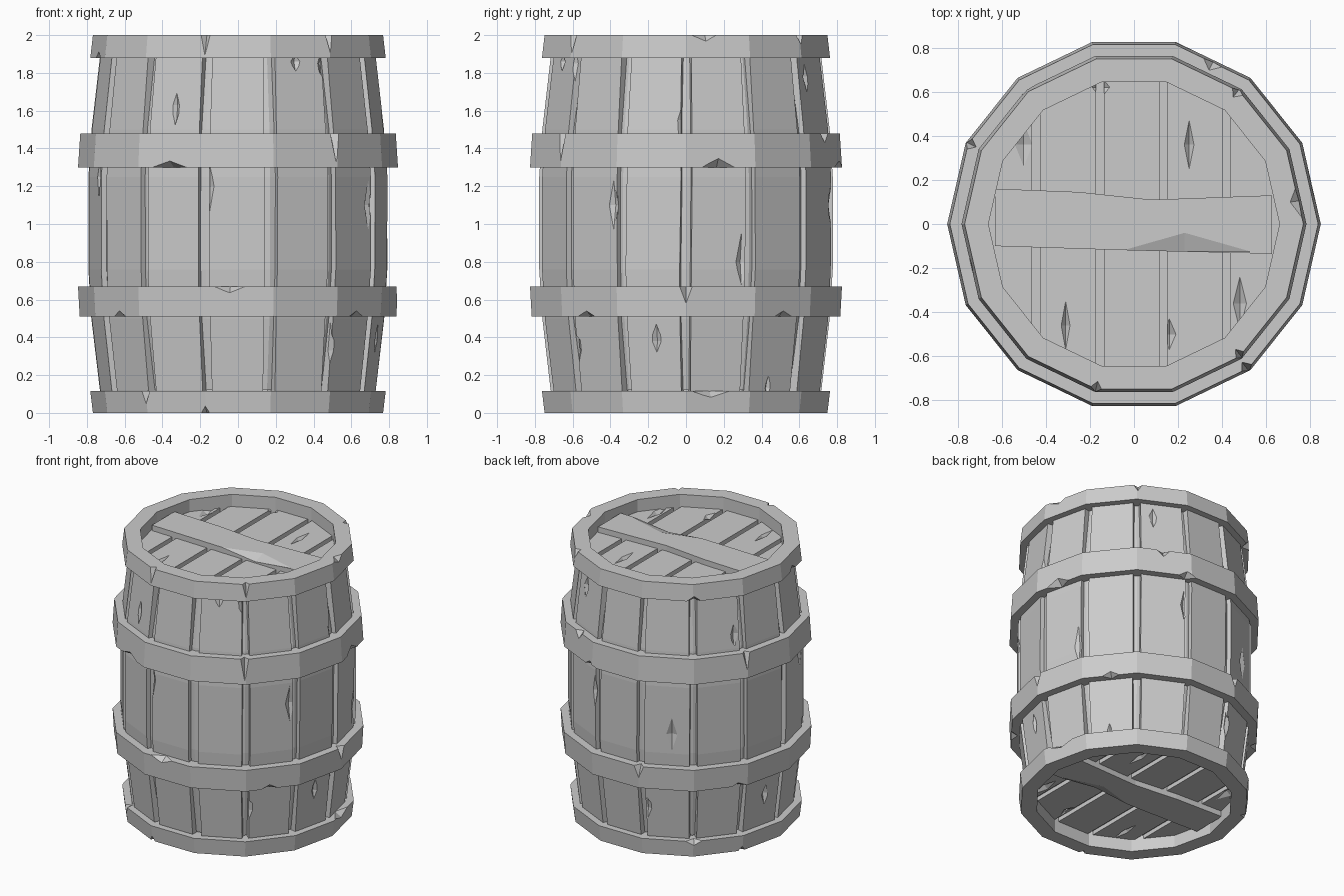
import bpy, bmesh, math, random
from mathutils import Matrix, Vector

if "Cube" in bpy.data.objects:
    bpy.data.objects.remove(bpy.data.objects["Cube"])

random.seed(4)
N = 14
STEP = 2 * math.pi / N

mat = bpy.data.materials.new("plain grey")
mat.diffuse_color = (0.6, 0.6, 0.6, 1)
mat.use_nodes = True
mat.node_tree.nodes["Principled BSDF"].inputs["Base Color"].default_value = mat.diffuse_color


def add_object(name, bm):
    bmesh.ops.recalc_face_normals(bm, faces=bm.faces)
    me = bpy.data.meshes.new(name)
    bm.to_mesh(me)
    bm.free()
    ob = bpy.data.objects.new(name, me)
    me.materials.append(mat)
    bpy.context.collection.objects.link(ob)
    return ob


def lathe(bm, profile, closed):
    """14-sided revolve of (radius, z) points; open profiles get flat caps."""
    rings = [[bm.verts.new((r * math.cos(i * STEP), r * math.sin(i * STEP), z))
              for i in range(N)] for r, z in profile]
    pairs = list(zip(rings, rings[1:])) + ([(rings[-1], rings[0])] if closed else [])
    for a, b in pairs:
        for i in range(N):
            j = (i + 1) % N
            bm.faces.new((a[i], a[j], b[j], b[i]))
    if not closed:
        bm.faces.new(rings[0])
        bm.faces.new(rings[-1])


def surface_radius(r, a):
    """Distance to the 14-sided outline at angle a."""
    return r * math.cos(STEP / 2) / math.cos(a % STEP - STEP / 2)


def octahedron(bm, matrix):
    bmesh.ops.create_uvsphere(bm, u_segments=4, v_segments=2, radius=1, matrix=matrix)


def carve(ob, matrices):
    """Cut small diamond-shaped chips out of an object."""
    bm = bmesh.new()
    for m in matrices:
        octahedron(bm, m)
    cutter = add_object("chip_cutter", bm)
    cutter.hide_render = True
    mod = ob.modifiers.new("chips", 'BOOLEAN')
    mod.operation, mod.solver, mod.object = 'DIFFERENCE', 'EXACT', cutter
    dg = bpy.context.evaluated_depsgraph_get()
    me = bpy.data.meshes.new_from_object(ob.evaluated_get(dg))
    ob.modifiers.clear()
    ob.data = me
    bpy.data.objects.remove(cutter)


def side_chip(deg, z, r, w, h, d):
    a = math.radians(deg)
    s = surface_radius(r, a)
    return (Matrix.Translation((s * math.cos(a), s * math.sin(a), z))
            @ Matrix.Rotation(a, 4, 'Z') @ Matrix.Diagonal((d, w, h, 1)))


# Bulging body profile shared by staves and core
BULGE = [(.05, .72), (.12, .735), (.5, .78), (.76, .797),
         (1.25, .797), (1.5, .78), (1.88, .735), (1.95, .72)]

# Core seen between the staves, with end floors
bm = bmesh.new()
core = [(r - .03, z) for z, r in BULGE]
core[0], core[-1] = (core[0][0], .12), (core[-1][0], 1.88)
del core[1], core[-2]
lathe(bm, core, False)
add_object("inner_core", bm)

# Staves: one flat plank per side, gaps on the corners
bm = bmesh.new()
for i in range(N):
    a = (i + .5) * STEP
    n, t = Vector((math.cos(a), math.sin(a), 0)), Vector((-math.sin(a), math.cos(a), 0))
    k0, k1 = (.192 + random.uniform(-.014, .014) for _ in range(2))
    rows = []
    for z, r in BULGE:
        ap = r * math.cos(STEP / 2)
        j = random.uniform(-.004, .004)
        rows.append([bm.verts.new(n * (ap - dep) + t * (s + j) + Vector((0, 0, z)))
                     for dep, s in ((0, -k0 * r), (0, k1 * r), (.05, k1 * r), (.05, -k0 * r))])
    for p, q in zip(rows, rows[1:]):
        for c in range(4):
            e = (c + 1) % 4
            bm.faces.new((p[c], p[e], q[e], q[c]))
    bm.faces.new(rows[0])
    bm.faces.new(rows[-1])
staves = add_object("staves", bm)
cracks = [(-116, 1.63, .77, .025, .15), (-50, .33, .76, .045, .17), (-101, 1.2, .797, .03, .14),
          (-160, 1.25, .797, .04, .12), (-65, 1.86, .74, .03, .06), (-12, .38, .77, .03, .12),
          (-29, 1.1, .797, .04, .13), (22, .8, .797, .04, .16), (-2, 1.55, .78, .03, .13),
          (37, .13, .74, .02, .08), (-53, 1.85, .74, .03, .1), (60, 1.78, .75, .03, .12),
          (118, .9, .797, .04, .12), (150, 1.6, .77, .03, .13), (105, .33, .76, .04, .14),
          (170, .35, .76, .03, .12), (75, 1.1, .797, .03, .12)]
carve(staves, [side_chip(a, z, r, w, h, .022) for a, z, r, w, h in cracks])

# Hoops: (inner, bottom radius, top radius, bottom z, top z) and chips (angle, z, width, height)
HOOPS = {
    "bottom_hoop": ((.66, .768, .782, 0, .115),
                    [(-129, .115, .03, .08), (-103, 0, .035, .045), (10, .115, .11, .035),
                     (129, .115, .07, .03), (154, 0, .04, .04)]),
    "lower_hoop": ((.74, .838, .847, .51, .67),
                   [(-93, .67, .09, .035), (-140, .51, .06, .035), (-40, .51, .07, .035),
                    (0, .67, .04, .1), (39, .51, .07, .035), (103, .67, .04, .09), (150, .51, .06, .03)]),
    "upper_hoop": ((.74, .847, .835, 1.30, 1.48),
                   [(-116, 1.30, .1, .035), (-52, 1.48, .04, .16), (12, 1.30, .09, .05),
                    (64, 1.48, .06, .06), (154, 1.48, .04, .13), (75, 1.30, .07, .035)]),
    "top_hoop": ((.66, .782, .768, 1.88, 2),
                 [(-103, 2, .04, .11), (-166, 1.88, .05, .035), (-51, 2, .035, .1),
                  (8, 2, .09, .04), (52, 2, .045, .06), (129, 1.88, .06, .04)]),
}
for name, ((ri, rb, rt, z0, z1), chips) in HOOPS.items():
    bm = bmesh.new()
    lathe(bm, [(ri, z0), (rb, z0), (rt, z1), (ri, z1)], True)
    hoop = add_object(name, bm)
    carve(hoop, [side_chip(a, z, max(rb, rt), w, h, .05) for a, z, w, h in chips])


def slab(bm, outline, z0, z1):
    lo = [bm.verts.new((x, y, z0)) for x, y in outline]
    hi = [bm.verts.new((x, y, z1)) for x, y in outline]
    bm.faces.new(lo)
    bm.faces.new(hi)
    for i in range(len(lo)):
        j = (i + 1) % len(lo)
        bm.faces.new((lo[i], lo[j], hi[j], hi[i]))


def clipped_outline(x0, x1):
    """Part of the 14-sided lid between two x positions."""
    r = .67
    def half(x):
        pts = [(r * math.cos(i * STEP), r * math.sin(i * STEP)) for i in range(N // 2 + 1)]
        for (ax, ay), (bx, by) in zip(pts, pts[1:]):
            if bx <= x <= ax:
                return ay + (by - ay) * (ax - x) / (ax - bx)
        return 0
    inner = [r * math.cos(i * STEP) for i in range(N // 2, -1, -1)]
    xs = [x0] + [x for x in inner if x0 + 1e-4 < x < x1 - 1e-4] + [x1]
    top = [(x, half(x)) for x in xs]
    return top + [(x, -y) for x, y in reversed(top) if y > 1e-4]


# Lids at both ends: five planks with gaps and a crossbar
GAPS = [-.67, -.445, -.155, .135, .42, .67]
BAR = [(-.63, .16), (-.25, .145), (.08, .11), (.625, .13),
       (.625, -.135), (0, -.12), (-.63, -.10)]
for end in ("top", "bottom"):
    bm = bmesh.new()
    for a, b in zip(GAPS, GAPS[1:]):
        x0 = a + (.018 if a > -.6 else .002)
        x1 = b - (.018 if b < .6 else .002)
        slab(bm, clipped_outline(x0, x1), 1.86, 1.91)
    planks = add_object(end + "_lid_planks", bm)
    carve(planks, [Matrix.Translation((x, y, 1.91)) @ Matrix.Diagonal((w, h, .025, 1))
                   for x, y, w, h in ((-.31, -.46, .02, .11), (.25, .36, .022, .11),
                                      (.16, -.5, .03, .07), (.48, -.36, .03, .12),
                                      (-.5, .36, .04, .1), (-.15, .62, .04, .05))])
    bm = bmesh.new()
    slab(bm, BAR, 1.87, 1.95)
    bar = add_object(end + "_lid_crossbar", bm)
    carve(bar, [Matrix.Translation((.23, -.125, 1.95)) @ Matrix.Diagonal((.3, .085, .03, 1))])
    if end == "bottom":
        for ob in (planks, bar):
            ob.data.transform(Matrix.Translation((0, 0, 2)) @ Matrix.Diagonal((1, 1, -1, 1)))
            ob.data.flip_normals()
